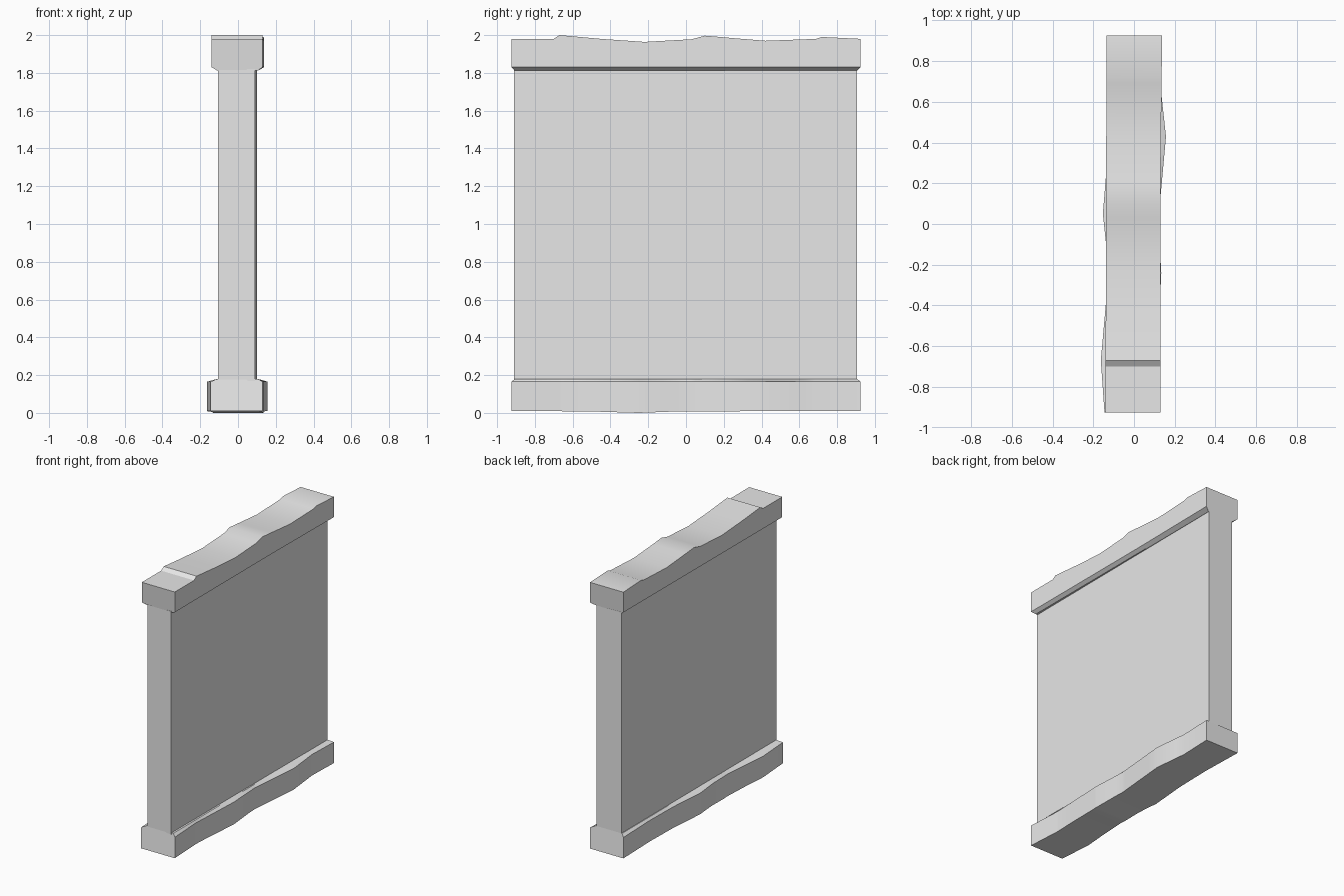
import bpy
import bmesh
from math import radians

if "Cube" in bpy.data.objects:
    bpy.data.objects.remove(bpy.data.objects["Cube"])

stone = bpy.data.materials.new("grey_stone")
stone.use_nodes = True
stone.diffuse_color = (0.8, 0.8, 0.8, 1)
stone.node_tree.nodes["Principled BSDF"].inputs["Base Color"].default_value = (0.8, 0.8, 0.8, 1)


def sample(knots, y):
    """Linear interpolation along a list of (y, value) knots."""
    for (a, u), (b, v) in zip(knots, knots[1:]):
        if y <= b:
            return u + (v - u) * max(0, y - a) / (b - a)
    return knots[-1][1]


def loft(name, stations, section):
    """Skin the cross-sections given at each station and cap the ends."""
    bm = bmesh.new()
    rings = [[bm.verts.new(p) for p in section(y)] for y in stations]
    for a, b in zip(rings, rings[1:]):
        for i in range(len(a)):
            j = (i + 1) % len(a)
            bm.faces.new((a[i], a[j], b[j], b[i]))
    for ring in (rings[0], rings[-1]):
        bm.faces.new(ring)
    bmesh.ops.recalc_face_normals(bm, faces=bm.faces)
    mesh = bpy.data.meshes.new(name)
    bm.to_mesh(mesh)
    bm.free()
    mesh.materials.append(stone)
    obj = bpy.data.objects.new(name, mesh)
    bpy.context.collection.objects.link(obj)
    bpy.ops.object.select_all(action="DESELECT")
    obj.select_set(True)
    bpy.context.view_layer.objects.active = obj
    bpy.ops.object.shade_smooth_by_angle(angle=radians(25))


END, LIP_END = 0.925, 0.905


def rail(name, left, right, outer, shoulder, lip):
    """Worn stone rail with a bevelled lip where it meets the wall."""
    stations = sorted({y for knots in (left, right, outer) for y, _ in knots})

    def section(y):
        l, r, o = (sample(k, y) for k in (left, right, outer))
        inner = max(-LIP_END, min(LIP_END, y))
        return [(l, y, o), (l, y, shoulder), (-0.11, inner, lip),
                (0.105, inner, lip), (r, y, shoulder), (r, y, o)]

    loft(name, stations, section)


# Wall slab
def wall_section(y):
    right = 0.09 if y < 0 else 0.1
    return [(-0.105, y, 0.17), (right, y, 0.17), (right, y, 1.82), (-0.105, y, 1.82)]


loft("wall_panel", [-0.91, 0.905], wall_section)

# Worn top rail
rail("top_rail",
     [(-END, -0.14), (END, -0.135)],
     [(-END, 0.13), (0.2, 0.13), (END, 0.138)],
     [(-END, 1.98), (-0.7, 1.98), (-0.67, 2.0), (-0.45, 1.98), (-0.22, 1.964),
      (0.03, 1.978), (0.1, 1.997), (0.25, 1.984), (0.42, 1.97), (0.69, 1.98),
      (0.72, 1.99), (END, 1.98)],
     1.83, 1.812)

# Worn base rail
rail("base_rail",
     [(-END, -0.145), (-0.67, -0.163), (-0.3, -0.13), (-0.12, -0.135),
      (0.05, -0.153), (0.33, -0.13), (0.6, -0.125), (END, -0.135)],
     [(-END, 0.13), (-0.66, 0.115), (-0.24, 0.134), (0.02, 0.12),
      (0.43, 0.157), (0.68, 0.13), (END, 0.138)],
     [(-END, 0.01), (-0.52, 0.008), (-0.25, 0.0), (-0.04, 0.008), (END, 0.01)],
     0.165, 0.18)
